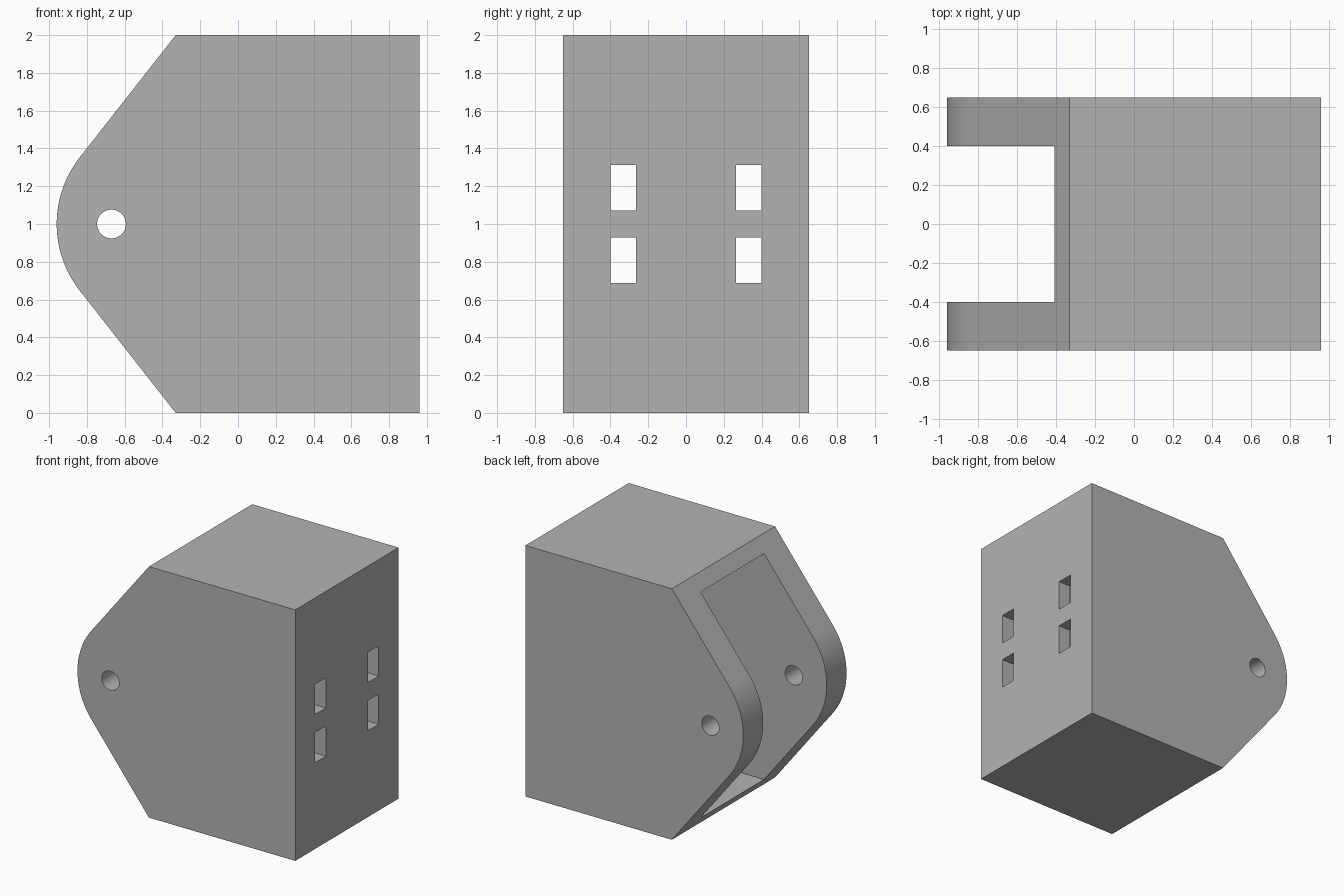
import bpy, bmesh, math
from mathutils import Matrix, Vector

cube = bpy.data.objects.get("Cube")
if cube:
    bpy.data.objects.remove(cube, do_unlink=True)

grey = bpy.data.materials.new("plain_grey")
grey.use_nodes = True
colour = (0.45, 0.45, 0.45, 1)
grey.diffuse_color = colour
grey.node_tree.nodes["Principled BSDF"].inputs["Base Color"].default_value = colour

BACK, SHOULDER, TIP = 0.96, -0.33, -0.96
HALF_DEPTH, HALF_GAP = 0.65, 0.4
HEIGHT, MID, WALL = 2.0, 1.0, 0.1


def add_object(name, bm):
    bmesh.ops.recalc_face_normals(bm, faces=bm.faces)
    mesh = bpy.data.meshes.new(name)
    bm.to_mesh(mesh)
    bm.free()
    mesh.materials.append(grey)
    obj = bpy.data.objects.new(name, mesh)
    bpy.context.collection.objects.link(obj)
    return obj


def box(name, low, high):
    bm = bmesh.new()
    low, high = Vector(low), Vector(high)
    matrix = Matrix.Translation((low + high) / 2) @ Matrix.Diagonal((*(high - low), 1))
    bmesh.ops.create_cube(bm, size=1, matrix=matrix)
    return add_object(name, bm)


# Side outline: square back, tapering tangentially into a rounded nose
radius = 0.57
centre = TIP + radius
rise = Vector((SHOULDER - centre, HEIGHT - MID))
tangent = math.asin(radius / rise.length) + math.atan2(rise.x, rise.y)
steps = 32
outline = [(BACK, 0), (BACK, HEIGHT), (SHOULDER, HEIGHT)]
for i in range(steps + 1):
    a = tangent * (1 - 2 * i / steps)
    outline.append((centre - radius * math.cos(a), MID + radius * math.sin(a)))
outline.append((SHOULDER, 0))

bm = bmesh.new()
face = bm.faces.new([bm.verts.new((x, -HALF_DEPTH, z)) for x, z in outline])
grown = bmesh.ops.extrude_face_region(bm, geom=[face])["geom"]
bmesh.ops.translate(bm, vec=(0, 2 * HALF_DEPTH, 0),
                    verts=[v for v in grown if isinstance(v, bmesh.types.BMVert)])
housing = add_object("bracket_housing", bm)

# Cavity open towards the nose
cutters = [box("cavity_cutter", (TIP - 0.2, -HALF_GAP, WALL),
               (BACK - WALL, HALF_GAP, HEIGHT - WALL))]

# Pin hole through both ears
bm = bmesh.new()
bmesh.ops.create_cone(bm, cap_ends=True, segments=48, radius1=0.076, radius2=0.076, depth=2,
                      matrix=Matrix.Translation((-0.67, 0, MID)) @ Matrix.Rotation(math.pi / 2, 4, 'X'))
cutters.append(add_object("pin_hole_cutter", bm))

# Four slots through the closed wall
for y in (-HALF_GAP, 0.266):
    for z in (0.688, 1.072):
        cutters.append(box("slot_cutter", (BACK - 0.3, y, z), (BACK + 0.2, y + 0.134, z + 0.24)))

for cutter in cutters:
    cutter.hide_render = True
    mod = housing.modifiers.new("cut", 'BOOLEAN')
    mod.operation, mod.solver, mod.object = 'DIFFERENCE', 'EXACT', cutter

# Bake the cuts, then discard the cutters
bpy.context.view_layer.update()
evaluated = housing.evaluated_get(bpy.context.evaluated_depsgraph_get())
mesh = bpy.data.meshes.new_from_object(evaluated)
housing.modifiers.clear()
housing.data = mesh
for cutter in cutters:
    bpy.data.objects.remove(cutter, do_unlink=True)

# Smooth the nose and hole, keeping the corners crisp
bpy.ops.object.select_all(action='DESELECT')
housing.select_set(True)
bpy.context.view_layer.objects.active = housing
bpy.ops.object.shade_smooth_by_angle(angle=math.radians(25))
